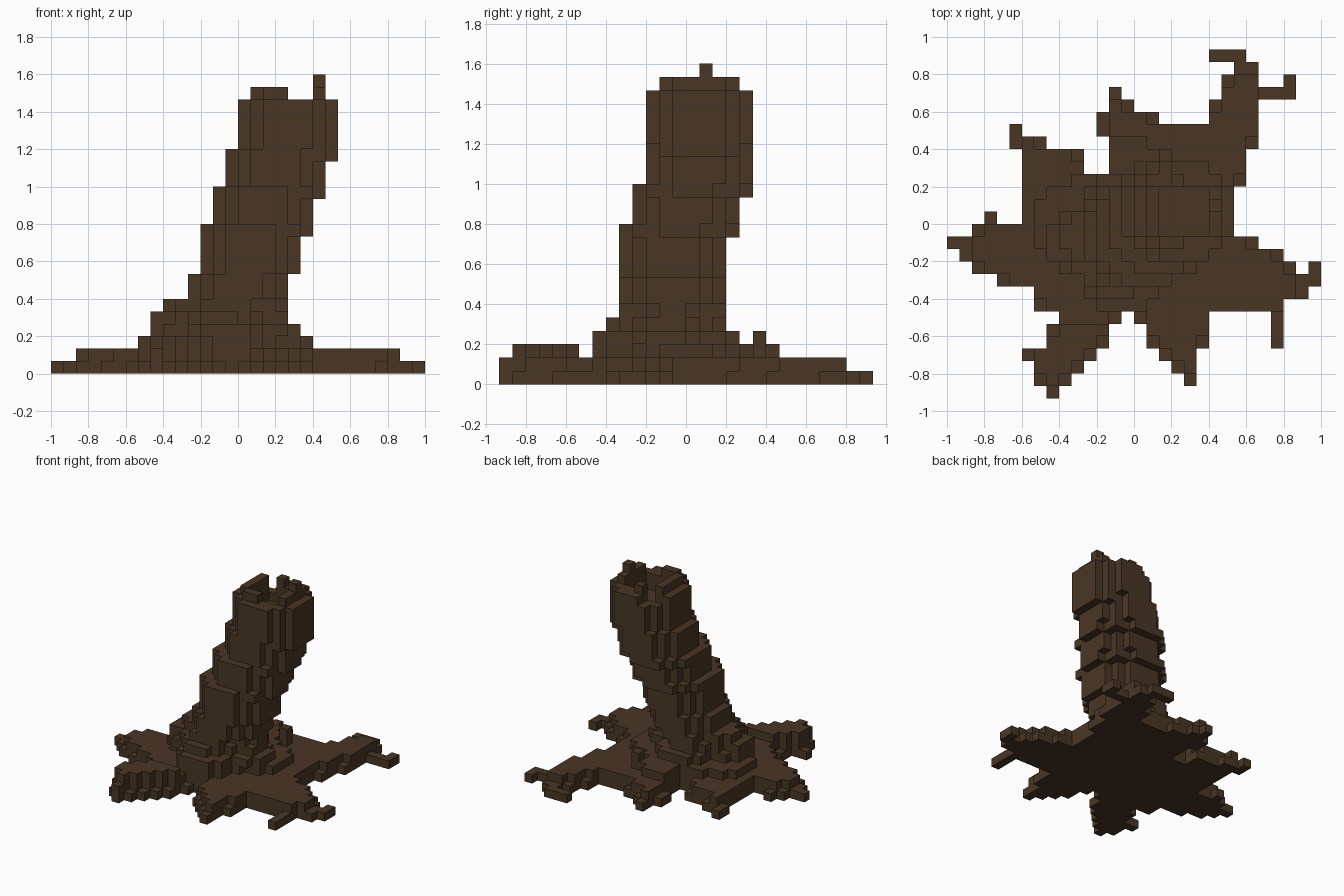
import bpy
import bmesh
import math
from mathutils import Vector

cube = bpy.data.objects.get("Cube")
if cube:
    bpy.data.objects.remove(cube, do_unlink=True)

S = 2 / 30  # edge of one block; all sizes below are counted in blocks

bark = bpy.data.materials.new("dark_bark")
bark.use_nodes = True
BROWN = (0.066, 0.037, 0.018, 1)
bark.diffuse_color = BROWN
bark.node_tree.nodes["Principled BSDF"].inputs["Base Color"].default_value = BROWN

# Tapered root paths on the ground: x, y, half width
ROOTS = {
    "back_left_root": [(7, 4, 1.6), (8, 8, 2), (8.5, 11, 1.5), (9, 12.6, 1)],
    "back_root": [(-0.9, 8, 1.1), (-1.5, 10.5, 0.6)],
    "back_right_root": [(-6.2, 4, 2.4), (-8, 5.5, 1.25), (-9.5, 6.8, 0.6)],
    "right_root": [(-7, -3, 2.9), (-12, -2, 1.8), (-14.5, -1.5, 0.5)],
    "front_right_root": [(-3.2, -6.5, 2.4), (-4.5, -9, 2.2), (-6.2, -11.5, 1.7), (-6.5, -13, 0.9)],
    "front_root": [(2.8, -6.5, 2.9), (3.5, -9.5, 2.1), (4.5, -12.5, 0.6)],
    "left_root": [(7, -3.5, 3), (10.5, -4.5, 2.3), (13.5, -4.9, 0.9), (14.5, -4.5, 0.6)],
}
# Thin twigs, one block wide
TWIGS = {
    "back_left_curl": [(8.5, 13.5), (6.5, 13.5)],
    "back_left_twig": [(8.5, 10.5), (12.5, 10.5), (12.5, 11.5)],
    "back_twig": [(1.5, 8.5), (-2.5, 8.5), (-2.5, 7.5)],
    "back_right_twig": [(-9.5, 6.5), (-9.5, 7.5)],
    "right_twig": [(-11.5, -1.5), (-11.5, 0.5)],
    "front_right_twig": [(-6.5, -10.5), (-8.5, -10.5)],
    "left_twig": [(11.5, -6.5), (11.5, -9.5)],
    "left_tip": [(14.5, -4.5), (14.5, -3.5)],
}
# Stepped foot of the trunk, upwards from layer 2: x from, x to, y from, y to
FOOT = [(-8, 6, -7, 7), (-7, 5, -7, 4), (-7, 4, -6, 3), (-6, 4, -5, 3), (-4, 4, -5, 3), (-4, 4, -5, 3)]


def box(xa, xb, ya, yb):
    return {(x, y) for x in range(xa, xb) for y in range(ya, yb)}


GROUND = box(-15, 15, -14, 14)


def sweep(path):
    """Ground cells covered by a tapered path."""
    cells = set()
    for a, b in zip(path, path[1:]):
        start, step = Vector(a[:2]), Vector(b[:2]) - Vector(a[:2])
        for x, y in GROUND:
            p = Vector((x + 0.5, y + 0.5))
            t = max(0, min(1, (p - start).dot(step) / step.length_squared))
            if (p - start - t * step).length <= a[2] + t * (b[2] - a[2]) + 0.01:
                cells.add((x, y))
    return cells


# Ground outline of every low part
outlines = {"root_plate": box(-8, 8, -7, 4) | box(-9, -8, 0, 4) | box(-2, 8, 4, 8)}
for name, path in ROOTS.items():
    outlines[name] = sweep(path)
for name, path in TWIGS.items():
    outlines[name] = sweep([(x, y, 0.5) for x, y in path])
footprint = set().union(*outlines.values())


def root_height(x, y):
    """One block at rims and tips, two along the middle, three on the front right root."""
    sides = [(x + 1, y), (x - 1, y), (x, y + 1), (x, y - 1)]
    if y == -14:
        return 2
    if sum(s in footprint for s in sides) < 3 or not (-13 <= x < 13 and y < 12):
        return 1
    return 3 if -8 <= x < -1 and y < -8 else 2


def rise(z, first, most):
    """Sideways shift of the trunk, one block every three layers."""
    return max(0, min(most, (z - first) // 3))


# Trunk: buttressed foot, then a leaning column with bark ridges
trunk = set()
for z in range(2, 23):
    if z < 8:
        xa, xb, ya, yb = FOOT[z - 2]
    else:
        xa, xb = rise(z, 9, 3) - 3, rise(z, 8, 3) + 5
        ya, yb = rise(z, 9, 2) - 5, rise(z, 8, 2) + 3
    if z == 22:
        xa, xb, ya, yb = xa + 1, xb - 1, ya + 1, yb - 1
    for x, y in box(xa, xb, ya, yb) & footprint if z == 2 else box(xa, xb, ya, yb):
        dx = (2 * x + 1 - xa - xb) / (xb - xa)
        dy = (2 * y + 1 - ya - yb) / (yb - ya)
        angle = math.atan2(dy, dx)
        ridge = 0.9 + 0.12 * math.cos(4 * angle) if z < 6 else 1.02 + 0.06 * math.cos(9 * angle)
        # Broken crown: shallow bowl, a slit and an open back corner
        bowl = z >= 20 and math.hypot(x - 3.5, y - 0.5) < 2.2
        slit = z == 22 and x == 4
        corner = z >= 21 and x < 3 and y > 2
        if math.hypot(dx, dy) <= ridge and not (bowl or slit or corner):
            trunk.add((x, y, z))

# Each block belongs to the first part that claims it
parts = {"trunk": trunk,
         "crown_splinter": {(6, 1, z) for z in range(20, 24)},
         "back_knot": {(2, 5, 2), (2, 5, 3)}}
for name, cells in outlines.items():
    parts[name] = {(x, y, z) for x, y in cells for z in range(root_height(x, y))}
solid = set()
for blocks in parts.values():
    blocks -= solid
    solid |= blocks


def build(name, blocks):
    """Make a mesh from the exposed sides of the blocks."""
    bm = bmesh.new()
    for block in sorted(blocks):
        for axis in range(3):
            u, v = (axis + 1) % 3, (axis + 2) % 3
            for sign in (-1, 1):
                beside = list(block)
                beside[axis] += sign
                if tuple(beside) in solid:
                    continue
                corners = []
                for i, j in ((0, 0), (1, 0), (1, 1), (0, 1))[::sign]:
                    p = Vector(block)
                    p[axis] += sign > 0
                    p[u] += i
                    p[v] += j
                    corners.append(bm.verts.new(p * S))
                bm.faces.new(corners)
    bmesh.ops.remove_doubles(bm, verts=bm.verts, dist=S / 100)
    mesh = bpy.data.meshes.new(name)
    bm.to_mesh(mesh)
    bm.free()
    mesh.materials.append(bark)
    bpy.context.collection.objects.link(bpy.data.objects.new(name, mesh))


for part, blocks in parts.items():
    if blocks:
        build(part, blocks)
